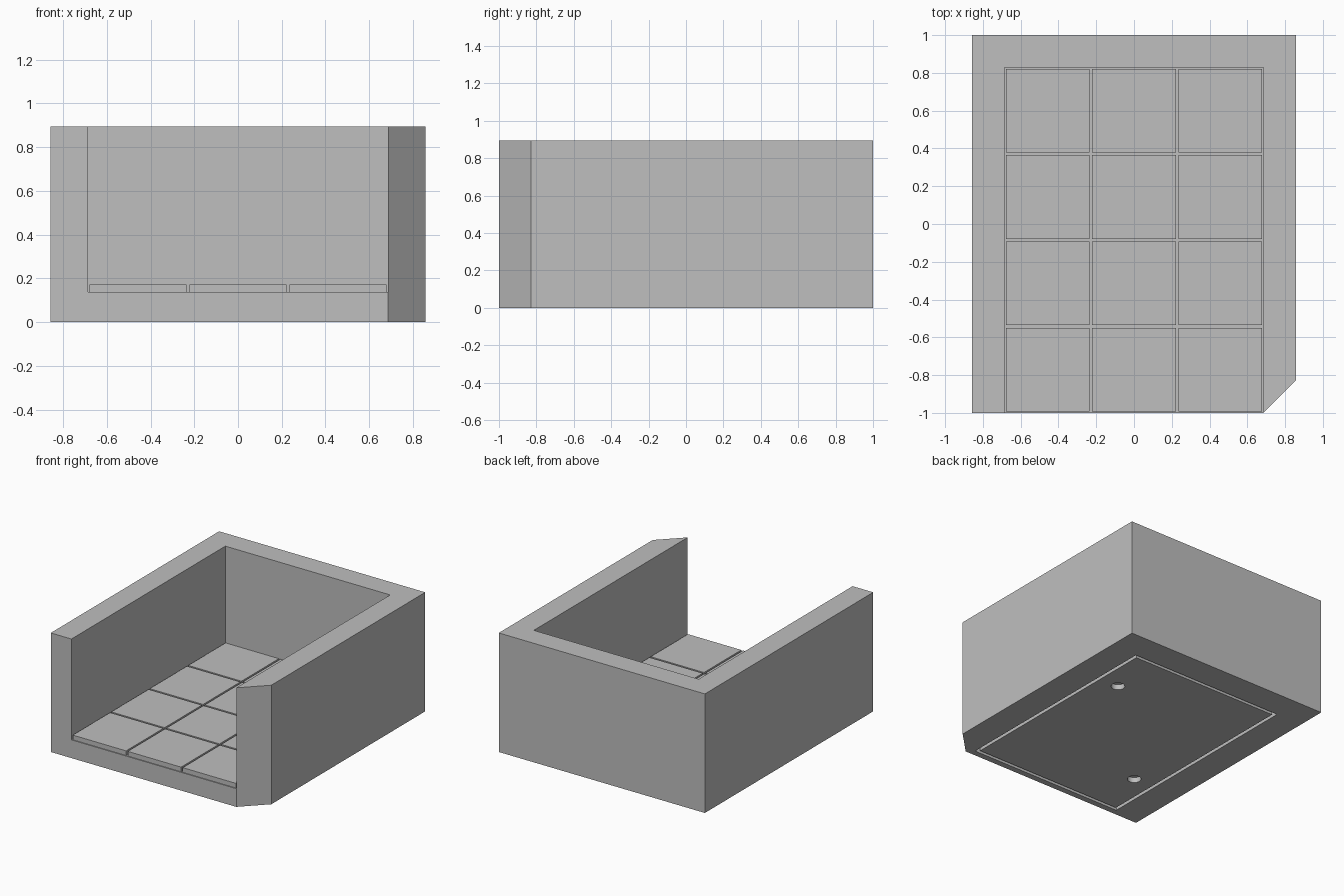
import bpy
import bmesh
import math

cube = bpy.data.objects.get("Cube")
if cube:
    bpy.data.objects.remove(cube, do_unlink=True)

CELL = 2 / 4.375            # one floor tile with its gap
WALL = CELL * 0.375         # wall thickness
HX = CELL * 1.5             # half width of the room
OX = HX + WALL              # half width outside
BACK = 1 - WALL             # inner face of the back wall
MID = (BACK - 1) / 2        # centre of the room in y
HEIGHT, FLOOR, TILE_TOP = 0.895, 0.137, 0.172
GAP = 0.007                 # half of the gap between tiles
DEPTH = 0.04                # depth of the cuts underneath

stone = bpy.data.materials.new("grey stone")
stone.use_nodes = True
GREY = (0.52, 0.52, 0.52, 1)
stone.diffuse_color = GREY
stone.node_tree.nodes["Principled BSDF"].inputs["Base Color"].default_value = GREY


def prism(name, outline, z0, z1):
    """Upright prism from a counter-clockwise outline."""
    bm = bmesh.new()
    base = bm.faces.new([bm.verts.new((x, y, z0)) for x, y in outline])
    top = bmesh.ops.extrude_face_region(bm, geom=[base])["geom"]
    verts = [v for v in top if isinstance(v, bmesh.types.BMVert)]
    bmesh.ops.translate(bm, verts=verts, vec=(0, 0, z1 - z0))
    bmesh.ops.recalc_face_normals(bm, faces=bm.faces)
    mesh = bpy.data.meshes.new(name)
    bm.to_mesh(mesh)
    bm.free()
    mesh.materials.append(stone)
    obj = bpy.data.objects.new(name, mesh)
    bpy.context.collection.objects.link(obj)
    return obj


def box(name, x0, x1, y0, y1, z0, z1):
    return prism(name, [(x0, y0), (x1, y0), (x1, y1), (x0, y1)], z0, z1)


def cut(target, cutter):
    """Subtract the cutter, then remove it."""
    mod = target.modifiers.new("cut", "BOOLEAN")
    mod.operation, mod.solver, mod.object = "DIFFERENCE", "EXACT", cutter
    with bpy.context.temp_override(object=target, active_object=target):
        bpy.ops.object.modifier_apply(modifier=mod.name)
    bpy.data.objects.remove(cutter, do_unlink=True)


# Walls and floor slab, with one chamfered front corner
body = prism("walled_base", [(-OX, -1), (HX, -1), (OX, -BACK), (OX, 1), (-OX, 1)], 0, HEIGHT)
cut(body, box("room_cutter", -HX, HX, -1.5, BACK, FLOOR, HEIGHT + 0.5))

# Rectangular groove in the underside
INSET, WIDTH = 0.046, 0.025
gx, gy = HX - INSET, CELL * 2 - INSET
groove = box("groove_cutter", -gx, gx, MID - gy, MID + gy, -0.1, DEPTH)
gx, gy = gx - WIDTH, gy - WIDTH
cut(groove, box("groove_core", -gx, gx, MID - gy, MID + gy, -0.2, 0.2))
cut(body, groove)

# Two round sockets in the underside
for side in (-1, 1):
    ring = [(side * CELL + 0.048 * math.cos(a), MID + side * CELL + 0.048 * math.sin(a))
            for a in (math.tau * i / 32 for i in range(32))]
    cut(body, prism("socket_cutter", ring, -0.1, DEPTH))

# Floor tiles
for col in range(3):
    for row in range(4):
        x, y = -HX + col * CELL, BACK - row * CELL
        box(f"floor_tile_{row + 1}_{col + 1}", x + GAP, x + CELL - GAP,
            y - CELL + GAP, y - GAP, FLOOR, TILE_TOP)

# Smooth only the round sockets
bpy.ops.object.select_all(action="DESELECT")
body.select_set(True)
bpy.context.view_layer.objects.active = body
bpy.ops.object.shade_smooth_by_angle(angle=math.radians(30))
